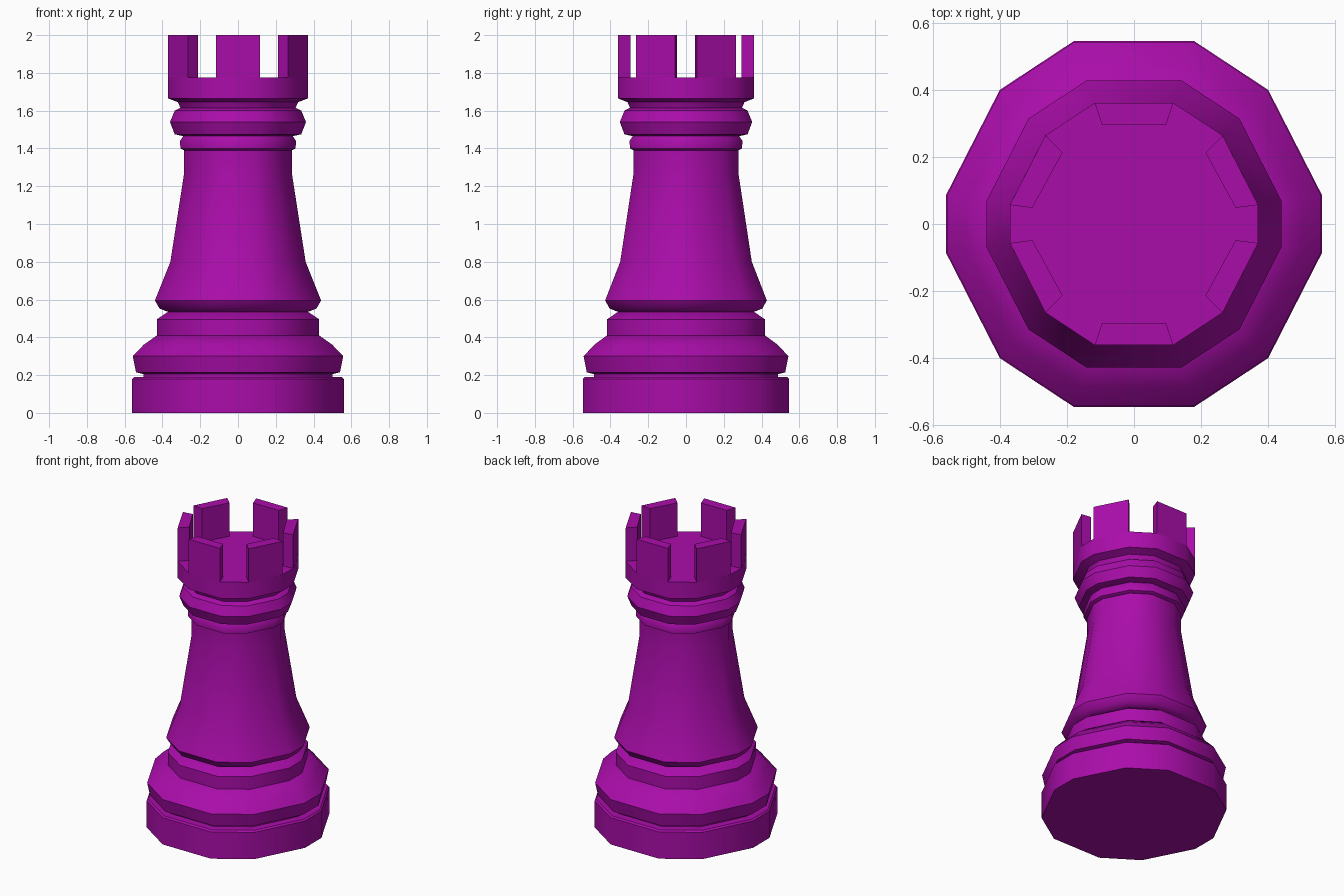
import bpy, bmesh, math

if "Cube" in bpy.data.objects:
    bpy.data.objects.remove(bpy.data.objects["Cube"])

# Twelve-sided cross-section, scaled so its widest x is 1
quarter = [(1, 0.155), (0.714, 0.714), (0.321, 0.973)]
section = (quarter + [(-x, y) for x, y in reversed(quarter)]
           + [(-x, -y) for x, y in quarter] + [(x, -y) for x, y in reversed(quarter)])

purple = bpy.data.materials.new("purple")
purple.diffuse_color = (0.40, 0.004, 0.40, 1)
purple.use_nodes = True
purple.node_tree.nodes["Principled BSDF"].inputs["Base Color"].default_value = purple.diffuse_color


def finish(name, bm, smooth):
    bmesh.ops.recalc_face_normals(bm, faces=bm.faces[:])
    mesh = bpy.data.meshes.new(name)
    bm.to_mesh(mesh)
    bm.free()
    mesh.materials.append(purple)
    obj = bpy.data.objects.new(name, mesh)
    bpy.context.collection.objects.link(obj)
    if smooth:
        bpy.ops.object.select_all(action='DESELECT')
        obj.select_set(True)
        bpy.context.view_layer.objects.active = obj
        bpy.ops.object.shade_smooth_by_angle(angle=math.radians(40))
    return obj


def turned(name, profile):
    """Stack of scaled cross-sections, capped at both ends."""
    bm = bmesh.new()
    rings = [[bm.verts.new((x * r, y * r, z)) for x, y in section] for r, z in profile]
    n = len(section)
    for a, b in zip(rings, rings[1:]):
        for i in range(n):
            j = (i + 1) % n
            bm.faces.new((a[i], a[j], b[j], b[i]))
    bm.faces.new(rings[0])
    bm.faces.new(rings[-1])
    return finish(name, bm, True)


def prism(name, outline, z0, z1):
    bm = bmesh.new()
    low = [bm.verts.new((x, y, z0)) for x, y in outline]
    high = [bm.verts.new((x, y, z1)) for x, y in outline]
    bm.faces.new(low)
    bm.faces.new(high)
    for i in range(len(low)):
        j = (i + 1) % len(low)
        bm.faces.new((low[i], low[j], high[j], high[i]))
    return finish(name, bm, False)


# Base disc, foot moulding and tapering shaft
turned("base", [(0.56, 0), (0.56, 0.18), (0.55, 0.19), (0.50, 0.19)])
turned("foot_moulding", [(0.50, 0.19), (0.50, 0.205), (0.54, 0.215), (0.557, 0.30),
                         (0.50, 0.36), (0.43, 0.41)])
turned("foot_collar", [(0.43, 0.41), (0.43, 0.495), (0.37, 0.535)])
turned("shaft", [(0.37, 0.535), (0.415, 0.552), (0.44, 0.595), (0.358, 0.80),
                 (0.285, 1.27), (0.285, 1.39)])

# Neck rings below the tower head
turned("neck_band", [(0.285, 1.39), (0.305, 1.40), (0.307, 1.44), (0.29, 1.465)])
turned("neck_ring", [(0.29, 1.465), (0.335, 1.475), (0.36, 1.54), (0.335, 1.60),
                     (0.305, 1.615)])
turned("head", [(0.305, 1.615), (0.318, 1.645), (0.37, 1.665), (0.37, 1.775)])

# Six battlements: front and back, plus four mirrored on the diagonals
end_block = [(-0.117, 0.36), (0.117, 0.36), (0.095, 0.295), (-0.095, 0.295)]
side_block = [(0.264, 0.264), (0.37, 0.057), (0.303, 0.048), (0.213, 0.213)]
for sy in (1, -1):
    prism("battlement", [(x, y * sy) for x, y in end_block], 1.775, 2.0)
    for sx in (1, -1):
        prism("battlement", [(x * sx, y * sy) for x, y in side_block], 1.775, 2.0)
